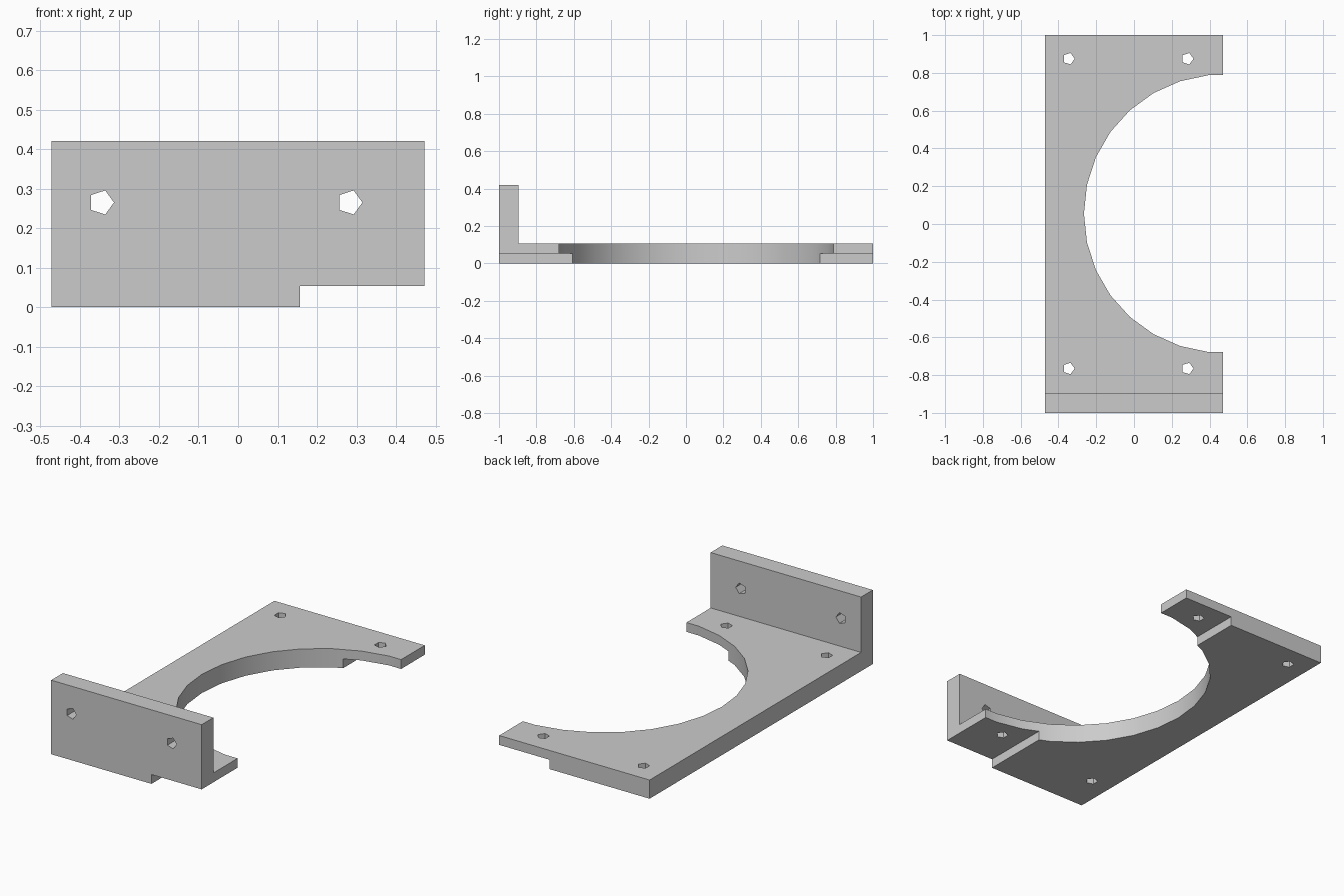
import bpy
import bmesh
from math import pi, radians
from mathutils import Matrix, Vector

cube = bpy.data.objects.get("Cube")
if cube:
    bpy.data.objects.remove(cube, do_unlink=True)

HALF_X, HALF_Y = 0.472, 1.0
PLATE_TOP, STEP_Z, STEP_X = 0.106, 0.053, 0.157
WALL_TOP, WALL_INNER = 0.42, -0.895
CENTRE_Y, BORE_RADIUS = 0.055, 0.737
HOLE_X, HOLE_RADIUS, HOLE_OFFSET = (-0.346, 0.283), 0.032, 0.82
WALL_HOLE_Z = 0.265

grey = bpy.data.materials.new("plain grey")
grey.use_nodes = True
colour = (0.6, 0.6, 0.6, 1)
grey.diffuse_color = colour
grey.node_tree.nodes["Principled BSDF"].inputs["Base Color"].default_value = colour


def make_object(name, bm):
    bmesh.ops.recalc_face_normals(bm, faces=bm.faces)
    mesh = bpy.data.meshes.new(name)
    bm.to_mesh(mesh)
    bm.free()
    mesh.materials.append(grey)
    obj = bpy.data.objects.new(name, mesh)
    bpy.context.collection.objects.link(obj)
    return obj


def prism(sides, radius, location, depth, tilt=0):
    """Upright prism with one corner towards +x, optionally tilted about x."""
    bm = bmesh.new()
    bmesh.ops.create_cone(bm, cap_ends=True, segments=sides,
                          radius1=radius, radius2=radius, depth=depth)
    # Put the first corner exactly on the +x axis
    first = max(bm.verts, key=lambda v: v.co.x).co
    spin = -Vector((1, 0)).angle_signed(Vector((first.x, first.y)))
    bmesh.ops.rotate(bm, verts=bm.verts, matrix=Matrix.Rotation(-spin, 3, "Z"))
    bmesh.ops.rotate(bm, verts=bm.verts, matrix=Matrix.Rotation(tilt, 3, "X"))
    bmesh.ops.translate(bm, verts=bm.verts, vec=location)
    return make_object("cutter", bm)


def cut(target, cutter):
    mod = target.modifiers.new("cut", "BOOLEAN")
    mod.operation = "DIFFERENCE"
    mod.solver = "EXACT"
    mod.object = cutter
    bpy.context.view_layer.objects.active = target
    bpy.ops.object.modifier_apply(modifier=mod.name)
    bpy.data.objects.remove(cutter, do_unlink=True)


# L-shaped side profile of base plate and front wall, swept along x
profile = [(-HALF_Y, 0), (HALF_Y, 0), (HALF_Y, PLATE_TOP),
           (WALL_INNER, PLATE_TOP), (WALL_INNER, WALL_TOP), (-HALF_Y, WALL_TOP)]
bm = bmesh.new()
face = bm.faces.new([bm.verts.new((-HALF_X, y, z)) for y, z in profile])
swept = bmesh.ops.extrude_face_region(bm, geom=[face], use_keep_orig=True)
bmesh.ops.translate(bm, vec=(2 * HALF_X, 0, 0),
                    verts=[g for g in swept["geom"] if isinstance(g, bmesh.types.BMVert)])
bracket = make_object("mounting_bracket", bm)

# Stepped underside on the open side
bm = bmesh.new()
bmesh.ops.create_cube(bm, size=1, matrix=Matrix.Translation((STEP_X + 0.5, 0, STEP_Z - 0.5))
                      @ Matrix.Diagonal((1, 3, 1, 1)))
cut(bracket, make_object("cutter", bm))

# Large half-round opening
cut(bracket, prism(30, BORE_RADIUS, (HALF_X, CENTRE_Y, 0), 1))

# Screw holes through the plate and the wall
for x in HOLE_X:
    for side in (-1, 1):
        cut(bracket, prism(5, HOLE_RADIUS, (x, CENTRE_Y + side * HOLE_OFFSET, 0), 1))
    cut(bracket, prism(5, HOLE_RADIUS, (x, -HALF_Y, WALL_HOLE_Z), 0.5, pi / 2))

# Smooth opening with crisp edges
bpy.ops.object.select_all(action="DESELECT")
bracket.select_set(True)
bpy.context.view_layer.objects.active = bracket
bpy.ops.object.shade_smooth_by_angle(angle=radians(30))
